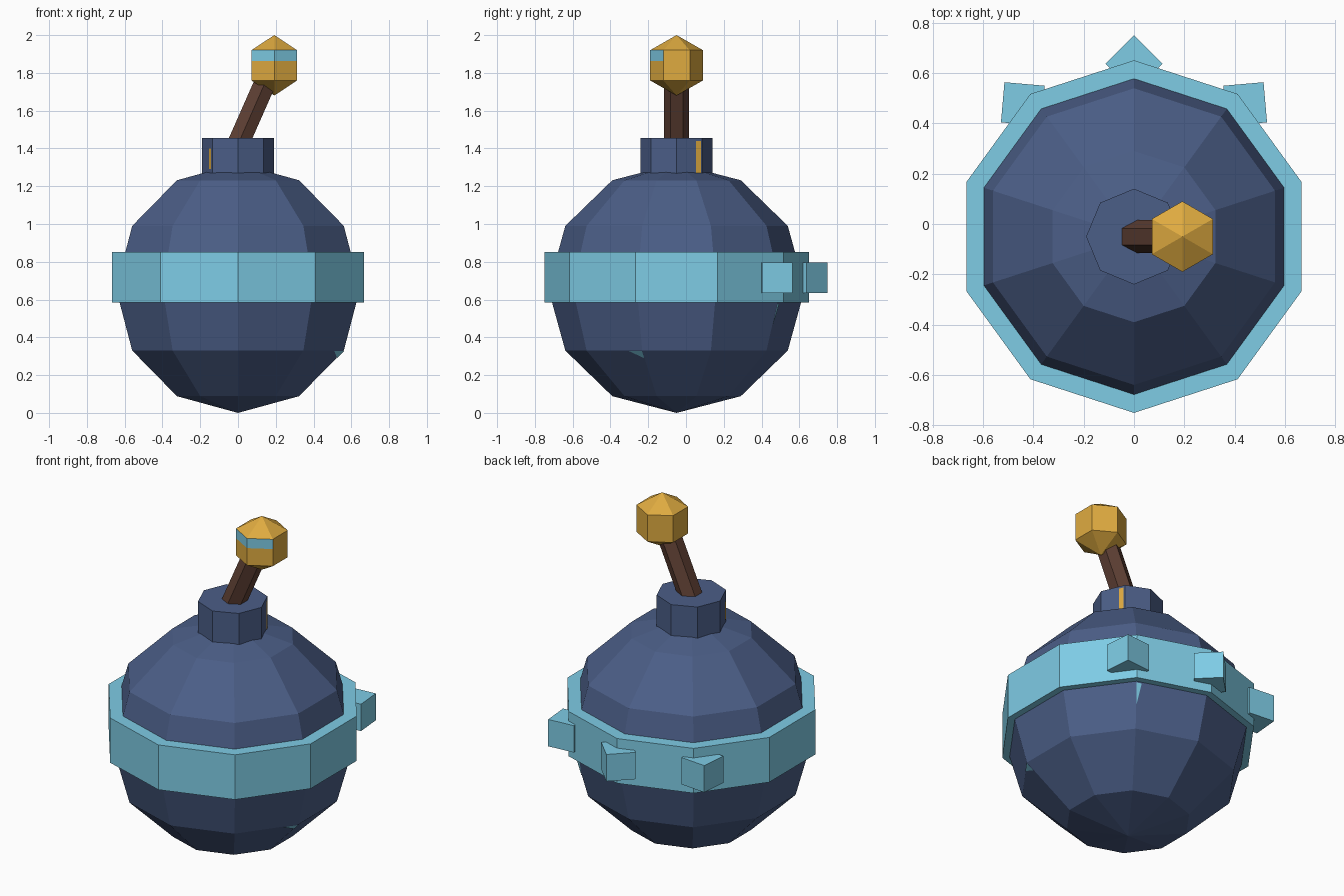
import bpy, bmesh, math
from mathutils import Vector, Matrix

if "Cube" in bpy.data.objects:
    bpy.data.objects.remove(bpy.data.objects["Cube"])

CY = -0.05  # the round parts share this y centre


def material(name, rgb):
    m = bpy.data.materials.new(name)
    lin = [((c / 255 + 0.055) / 1.055) ** 2.4 for c in rgb]
    m.diffuse_color = (*lin, 1)
    m.use_nodes = True
    m.node_tree.nodes["Principled BSDF"].inputs["Base Color"].default_value = m.diffuse_color
    return m


NAVY = material("navy", (75, 94, 135))
CYAN = material("light blue", (126, 204, 229))
GOLD = material("gold", (223, 171, 64))
BROWN = material("dark brown", (95, 64, 52))


def finish(name, bm, *mats):
    bmesh.ops.recalc_face_normals(bm, faces=bm.faces)
    me = bpy.data.meshes.new(name)
    bm.to_mesh(me)
    bm.free()
    for m in mats:
        me.materials.append(m)
    ob = bpy.data.objects.new(name, me)
    bpy.context.collection.objects.link(ob)
    return ob


def ring_point(r, deg, z, cx=0.0):
    a = math.radians(deg)
    return Vector((cx + r * math.cos(a), CY + r * math.sin(a), z))


def lathe(profile, sides, phase, cx=0.0):
    """Low-poly solid of revolution; radius 0 gives a pole, other ends are capped."""
    bm = bmesh.new()
    rings = []
    for r, z in profile:
        n = sides if r > 0 else 1
        rings.append([bm.verts.new(ring_point(r, phase + 360 * i / sides, z, cx)) for i in range(n)])
    for a, b in zip(rings, rings[1:]):
        for i in range(sides):
            j = (i + 1) % sides
            quad = [a[i % len(a)], a[j % len(a)], b[j % len(b)], b[i % len(b)]]
            bm.faces.new(list(dict.fromkeys(quad)))
    for ring in (rings[0], rings[-1]):
        if len(ring) > 1:
            bm.faces.new(ring)
    return bm


def plate(name, pts, mat, centre):
    """Thin painted patch lying just above a surface."""
    n = (pts[1] - pts[0]).cross(pts[2] - pts[0]).normalized()
    if n.dot(pts[0] - centre) < 0:
        n = -n
    bm = bmesh.new()
    face = bm.faces.new([bm.verts.new(p + n * 0.003) for p in pts])
    face.normal_update()
    if face.normal.dot(n) < 0:
        face.normal_flip()
    me = bpy.data.meshes.new(name)
    bm.to_mesh(me)
    bm.free()
    me.materials.append(mat)
    bpy.context.collection.objects.link(bpy.data.objects.new(name, me))


# Round body: ten sides, six rows
body = [(0.68 * math.sin(math.pi * k / 6) if 0 < k < 6 else 0,
         0.66 - 0.66 * math.cos(math.pi * k / 6)) for k in range(7)]
finish("body", lathe(body, 10, 90), NAVY)

# Belt around the middle
finish("belt", lathe([(0.70, 0.585), (0.70, 0.852)], 10, 90), CYAN)

# Cube studs on the back of the belt, corner outwards
for name, deg in (("right", 50), ("middle", 90), ("left", 130)):
    bm = bmesh.new()
    mat = Matrix.Translation(ring_point(0.687, deg, 0.715)) @ Matrix.Rotation(math.radians(deg + 45), 4, 'Z')
    bmesh.ops.create_cube(bm, size=0.16, matrix=mat)
    finish("belt_stud_" + name, bm, CYAN)

# Neck collar
finish("neck", lathe([(0.19, 1.2), (0.19, 1.455)], 8, 0), NAVY)

# Leaning fuse, six sides
start, end = Vector((-0.01, CY, 1.40)), Vector((0.175, CY, 1.82))
axis = end - start
bm = bmesh.new()
tilt = Matrix.Rotation(math.atan2(axis.x, axis.z), 4, 'Y')
bmesh.ops.create_cone(bm, cap_ends=True, segments=6, radius1=0.066, radius2=0.066, depth=axis.length)
v = max(bm.verts, key=lambda w: w.co.y)
if abs(v.co.x) > 0.01:  # put corners towards front and back
    bmesh.ops.rotate(bm, verts=bm.verts, matrix=Matrix.Rotation(math.radians(30), 3, 'Z'))
bmesh.ops.transform(bm, verts=bm.verts, matrix=Matrix.Translation((start + end) / 2) @ tilt)
finish("fuse", bm, BROWN)

# Gold fuse tip with a light blue strip on its two front faces
bm = lathe([(0, 1.68), (0.14, 1.76), (0.14, 1.862), (0.14, 1.92), (0, 2.0)], 6, 90, 0.192)
bm.normal_update()
for f in bm.faces:
    c = f.calc_center_median()
    if 1.87 < c.z < 1.91 and c.y < CY - 0.08:
        f.material_index = 1
finish("fuse_tip", bm, GOLD, CYAN)

# Painted gold strips on the neck
mid = Vector((0, CY, 1.35))
for name, d, t0, t1, z0, z1 in (("right", 0, 0.75, 0.95, 1.27, 1.44), ("left", 180, 0.71, 0.9, 1.29, 1.4)):
    lo, hi = ring_point(0.19, d, 0), ring_point(0.19, d + 45, 0)
    a, b = lo.lerp(hi, t0), lo.lerp(hi, t1)
    up0, up1 = Vector((0, 0, z0)), Vector((0, 0, z1))
    plate("neck_strip_" + name, [a + up0, b + up0, b + up1, a + up1], GOLD, mid)

# Small light blue chips on the lower body
mid = Vector((0, CY, 0.66))
corner = ring_point(0.589, -18, 0.33)
plate("chip_front", [corner, corner.lerp(ring_point(0.589, -54, 0.33), 0.24),
                     corner.lerp(ring_point(0.34, -18, 0.09), 0.16)], CYAN, mid)
top, bottom = ring_point(0.68, 54, 0.66), ring_point(0.589, 54, 0.33)
side = ring_point(0.68, 90, 0.66) - top
a = top.lerp(bottom, 0.25)
plate("chip_back", [a, a + side * 0.07, top.lerp(bottom, 0.62)], CYAN, mid)
